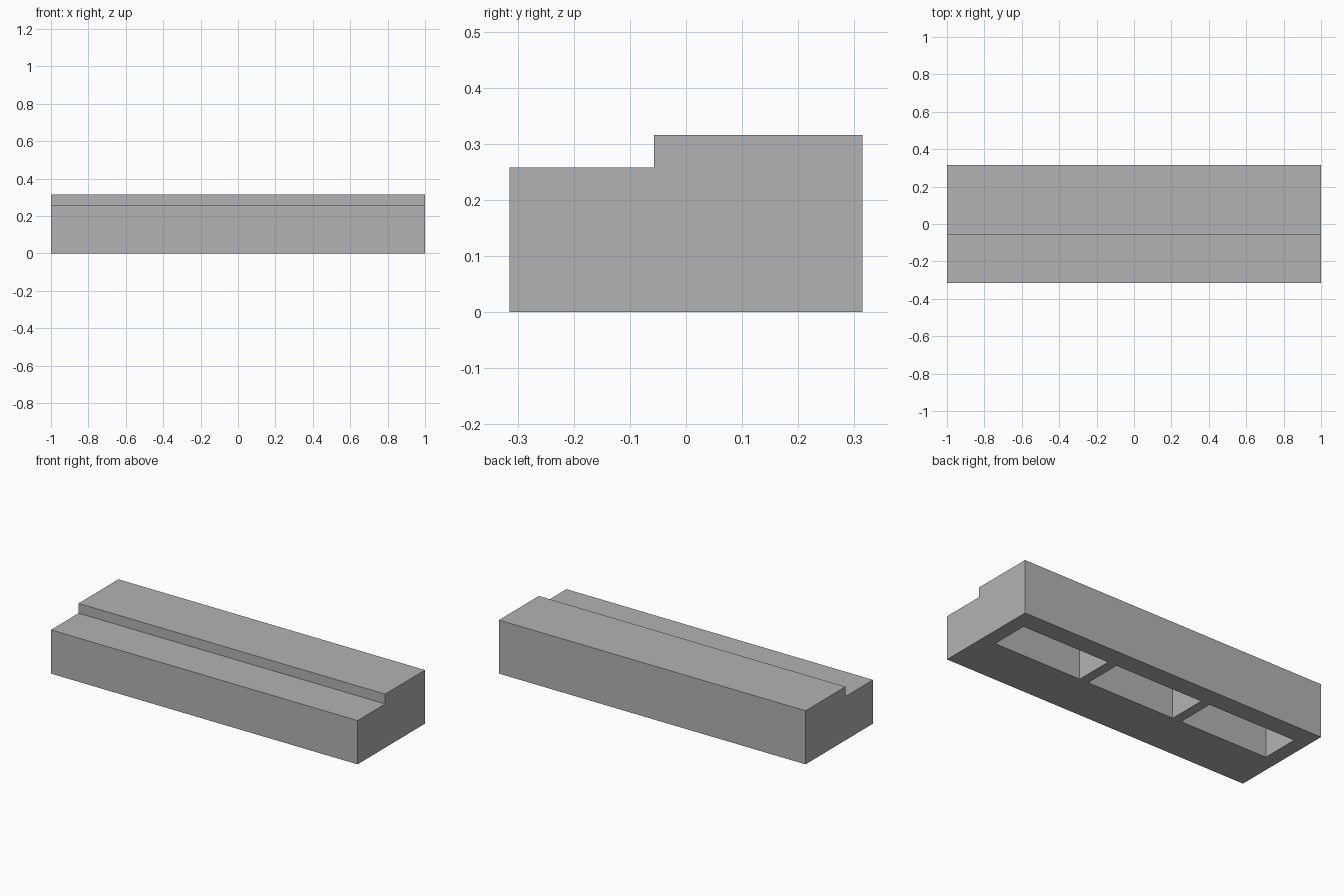
import bpy
import bmesh

if "Cube" in bpy.data.objects:
    bpy.data.objects.remove(bpy.data.objects["Cube"], do_unlink=True)

U = 2 / 70  # design unit: the block is 70 units long

grey = bpy.data.materials.new("mid_grey")
grey.use_nodes = True
colour = (0.45, 0.45, 0.45, 1)
grey.diffuse_color = colour
grey.node_tree.nodes["Principled BSDF"].inputs["Base Color"].default_value = colour


def extrude_profile(name, profile, x0, x1):
    """Solid made by sweeping a (y, z) profile along x."""
    bm = bmesh.new()
    face = bm.faces.new([bm.verts.new((x0, y, z)) for y, z in profile])
    swept = bmesh.ops.extrude_face_region(bm, geom=[face])["geom"]
    verts = [v for v in swept if isinstance(v, bmesh.types.BMVert)]
    bmesh.ops.translate(bm, verts=verts, vec=(x1 - x0, 0, 0))
    bmesh.ops.recalc_face_normals(bm, faces=bm.faces)
    mesh = bpy.data.meshes.new(name)
    bm.to_mesh(mesh)
    bm.free()
    mesh.materials.append(grey)
    obj = bpy.data.objects.new(name, mesh)
    bpy.context.collection.objects.link(obj)
    return obj


# Stepped block: low ledge in front, raised deck behind
back, step, low, high = 11 * U, -2 * U, 0.258, 0.316
block = extrude_profile(
    "stepped_block",
    [(-back, 0), (back, 0), (back, high), (step, high), (step, low), (-back, low)],
    -1, 1)

# Three pockets open at the underside, below the raised deck
for i in (-1, 0, 1):
    centre = i * 22 * U
    y0, y1, roof = -U, 7 * U, 9 * U
    cutter = extrude_profile(
        "pocket_cutter", [(y0, -U), (y1, -U), (y1, roof), (y0, roof)],
        centre - 10 * U, centre + 10 * U)
    cutter.hide_render = True
    cutter.hide_set(True)
    cut = block.modifiers.new("pocket", "BOOLEAN")
    cut.operation = "DIFFERENCE"
    cut.solver = "EXACT"
    cut.object = cutter
